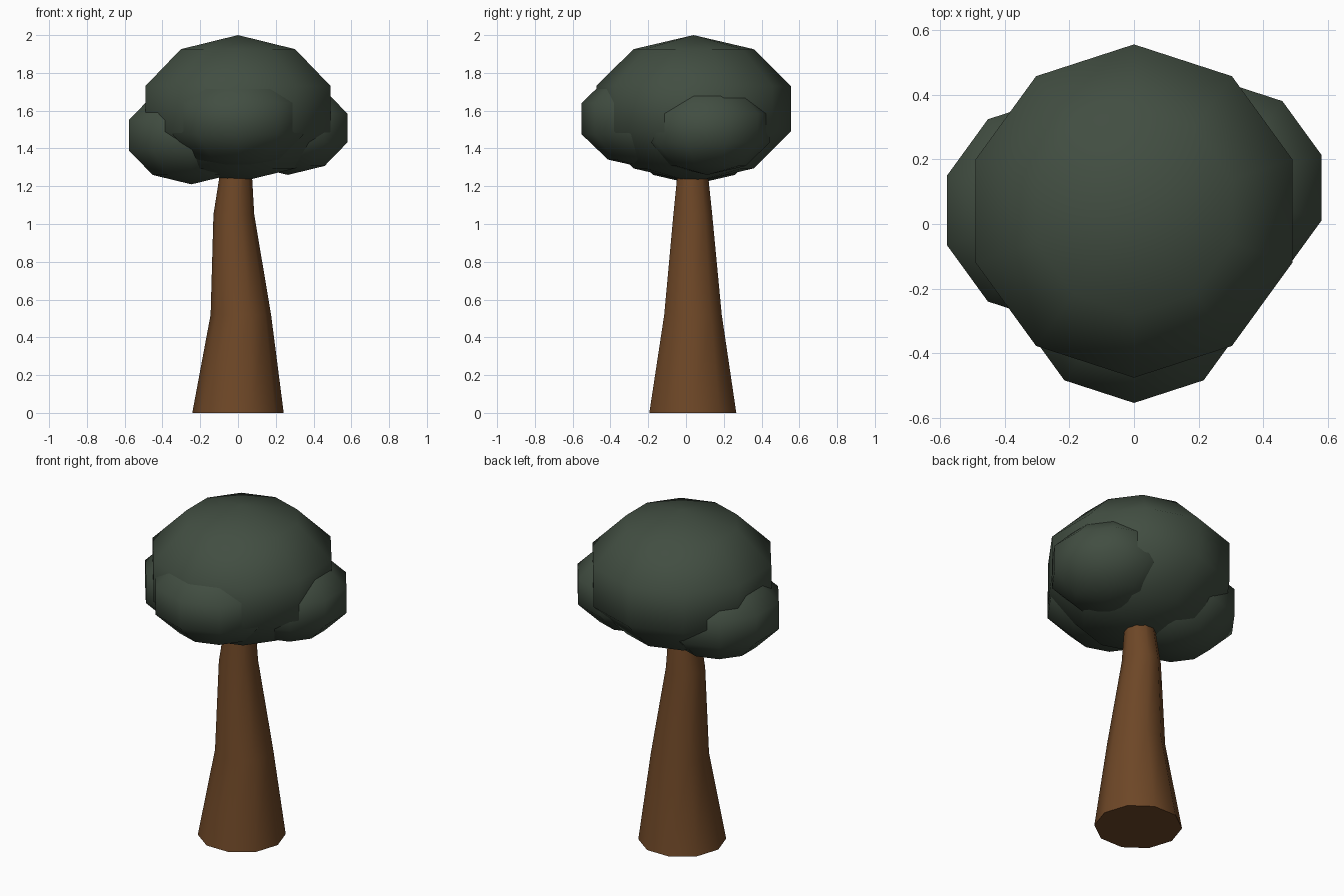
import bpy, bmesh
from math import sin, cos, pi, radians

if "Cube" in bpy.data.objects:
    bpy.data.objects.remove(bpy.data.objects["Cube"])

SIDES = 10


def material(name, rgb):
    m = bpy.data.materials.new(name)
    m.diffuse_color = (*rgb, 1)
    m.use_nodes = True
    m.node_tree.nodes["Principled BSDF"].inputs["Base Color"].default_value = m.diffuse_color
    return m


def loft(name, rings, mat, start=0.0, poles=None):
    """Skin rings (x, y, z, radius); close the ends with poles or flat caps."""
    bm = bmesh.new()
    loops = []
    for x, y, z, r in rings:
        angles = [start + 2 * pi * i / SIDES for i in range(SIDES)]
        loops.append([bm.verts.new((x + r * cos(a), y + r * sin(a), z)) for a in angles])
    for low, high in zip(loops, loops[1:]):
        for i in range(SIDES):
            j = (i + 1) % SIDES
            bm.faces.new((low[i], low[j], high[j], high[i]))
    if poles:
        for loop, pole in ((loops[0], poles[0]), (loops[-1], poles[1])):
            tip = bm.verts.new(pole)
            for i in range(SIDES):
                bm.faces.new((loop[i], loop[(i + 1) % SIDES], tip))
    else:
        bm.faces.new(loops[0])
        bm.faces.new(loops[-1])
    bmesh.ops.recalc_face_normals(bm, faces=bm.faces)
    mesh = bpy.data.meshes.new(name)
    bm.to_mesh(mesh)
    bm.free()
    mesh.materials.append(mat)
    ob = bpy.data.objects.new(name, mesh)
    bpy.context.collection.objects.link(ob)
    bpy.ops.object.select_all(action='DESELECT')
    ob.select_set(True)
    bpy.context.view_layer.objects.active = ob
    bpy.ops.object.shade_smooth_by_angle(angle=radians(60))
    return ob


def leaf_clump(name, centre, radius, height, start):
    """Squashed ball with five bands; radius is that of its widest ring."""
    x, y, z = centre
    full = radius / sin(radians(72))
    rings = [(x, y, z - height * cos(t), full * sin(t))
             for t in (k * pi / 5 for k in range(1, 5))]
    return loft(name, rings, leaves, start, ((x, y, z - height), (x, y, z + height)))


leaves = material("dark_green_leaves", (0.054, 0.076, 0.054))
bark = material("brown_bark", (0.155, 0.063, 0.020))

# Tapered, slightly bent trunk running up into the crown
loft("trunk", [(0, 0.036, 0, 0.242), (0.015, 0.037, 0.52, 0.16),
               (-0.022, 0.036, 1.05, 0.108), (0.004, 0.035, 1.57, 0.052)], bark)

# Crown and three smaller clumps around it
corner = pi / 2          # a corner points along y
side = pi / SIDES        # a flat side points along x
leaf_clump("crown", (0, 0.04, 1.61), 0.515, 0.39, corner)
leaf_clump("left_clump", (-0.247, 0.042, 1.47), 0.348, 0.26, side)
leaf_clump("right_clump", (0.264, 0.112, 1.508), 0.331, 0.248, side)
leaf_clump("front_clump", (0, -0.187, 1.558), 0.366, 0.268, corner)
